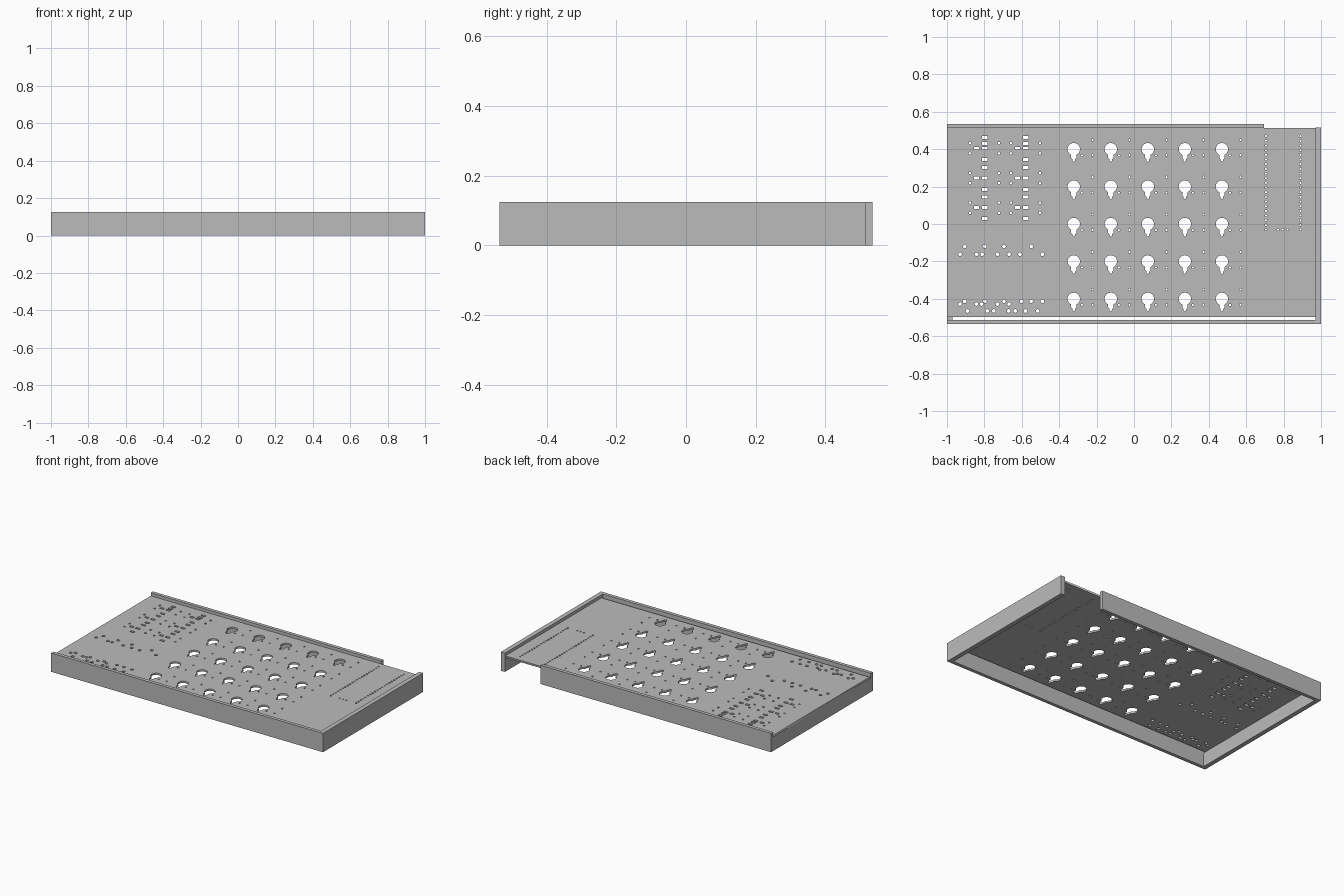
import bpy
import math

if "Cube" in bpy.data.objects:
    bpy.data.objects.remove(bpy.data.objects["Cube"], do_unlink=True)

GREY = 0.5
metal = bpy.data.materials.new("plain_grey")
metal.use_nodes = True
metal.diffuse_color = (GREY, GREY, GREY, 1)
metal.node_tree.nodes["Principled BSDF"].inputs["Base Color"].default_value = (GREY, GREY, GREY, 1)

TOP = 0.125
PLATE_TOP, PLATE_BOTTOM = 0.105, 0.093
WALL_Y, EDGE_Y = 0.512, 0.535


def box(name, x0, x1, y0, y1, z0, z1):
    bpy.ops.mesh.primitive_cube_add(size=1, location=((x0 + x1) / 2, (y0 + y1) / 2, (z0 + z1) / 2))
    ob = bpy.context.object
    ob.name = name
    ob.scale = (x1 - x0, y1 - y0, z1 - z0)
    bpy.ops.object.transform_apply(location=False, rotation=False, scale=True)
    ob.data.materials.append(metal)


def circle(x, y, r, n=12):
    return [(x + r * math.cos(math.tau * i / n), y + r * math.sin(math.tau * i / n)) for i in range(n)]


def rect(x0, x1, y0, y1):
    return [(x0, y0), (x1, y0), (x1, y1), (x0, y1)]


def slot(x, y, w, h):
    return rect(x - w / 2, x + w / 2, y - h / 2, y + h / 2)


def keyhole(x, y, r=0.033, neck=0.014, depth=0.054):
    # Round opening joined to a stepped slot pointing to the front
    a = math.asin(neck / r)
    start, sweep, n = -math.pi / 2 + a, math.tau - 2 * a, 24
    pts = [(x + r * math.cos(start + sweep * i / n), y + r * math.sin(start + sweep * i / n))
           for i in range(n + 1)]
    tip = neck / 2
    return pts + [(x - neck, y - depth + tip), (x - tip, y - depth), (x - tip, y - depth - tip),
                  (x, y - depth - neck), (x + tip, y - depth - tip), (x + tip, y - depth),
                  (x + neck, y - depth + tip)]


loops = [rect(-1, 0.97, -0.498, WALL_Y)]

# Grid of keyholes with their screw holes
for col in range(5):
    for row in range(5):
        x, y = -0.322 + 0.198 * col, 0.4 - 0.2 * row
        loops.append(keyhole(x, y))
        for dx, dy in ((0.1, 0.05), (0.1, -0.032), (0.043, -0.033)):
            loops.append(circle(x + dx, y + dy, 0.006, 8))

# Two long rows of pin holes
for i in range(21):
    for x in (0.705, 0.89):
        loops.append(circle(x, 0.47 - 0.025 * i, 0.006, 8))
for x in (0.77, 0.795, 0.82):
    loops.append(circle(x, -0.03, 0.006, 8))

# Two banks of slots with mounting holes
for x in (-0.797, -0.578):
    for y in (0.462, 0.43, 0.405, 0.345, 0.302, 0.245, 0.185, 0.145, 0.087, 0.03):
        loops.append(slot(x, y, 0.03, 0.016))
    for y in (0.405, 0.245, 0.087):
        loops.append(slot(x - 0.045, y, 0.026, 0.016))
        for dx in (-0.08, 0.075):
            for dy in (-0.027, 0.027):
                loops.append(circle(x + dx, y + dy, 0.007, 8))

# Scattered round mounting holes
HOLE_ROWS = {
    -0.12: (-0.905, -0.797, -0.695, -0.55),
    -0.162: (-0.93, -0.842, -0.812, -0.73, -0.668, -0.61, -0.49),
    -0.413: (-0.905, -0.797, -0.695, -0.6, -0.55, -0.49),
    -0.428: (-0.93, -0.842, -0.815, -0.73, -0.668),
    -0.465: (-0.89, -0.785, -0.75, -0.67, -0.635, -0.58, -0.515),
}
for y, xs in HOLE_ROWS.items():
    for x in xs:
        loops.append(circle(x, y, 0.01))

# Perforated plate
curve = bpy.data.curves.new("perforated_plate", "CURVE")
curve.dimensions = "2D"
curve.fill_mode = "BOTH"
curve.extrude = (PLATE_TOP - PLATE_BOTTOM) / 2
for pts in loops:
    spline = curve.splines.new("POLY")
    spline.points.add(len(pts) - 1)
    for p, (x, y) in zip(spline.points, pts):
        p.co = (x, y, 0, 1)
    spline.use_cyclic_u = True
curve.materials.append(metal)
plate = bpy.data.objects.new("perforated_plate", curve)
plate.location.z = (PLATE_TOP + PLATE_BOTTOM) / 2
bpy.context.collection.objects.link(plate)
bpy.ops.object.select_all(action="DESELECT")
plate.select_set(True)
bpy.context.view_layer.objects.active = plate
bpy.ops.object.convert(target="MESH")

# Surrounding walls
box("front_wall", -1, 1, -EDGE_Y, -WALL_Y, 0, TOP)
box("back_wall", -1, 0.695, WALL_Y, EDGE_Y, 0, TOP)
box("left_wall", 0.97, 1, -WALL_Y, 0.517, 0, TOP)
box("right_wall", -1, -0.97, -WALL_Y, WALL_Y, 0, PLATE_BOTTOM)
